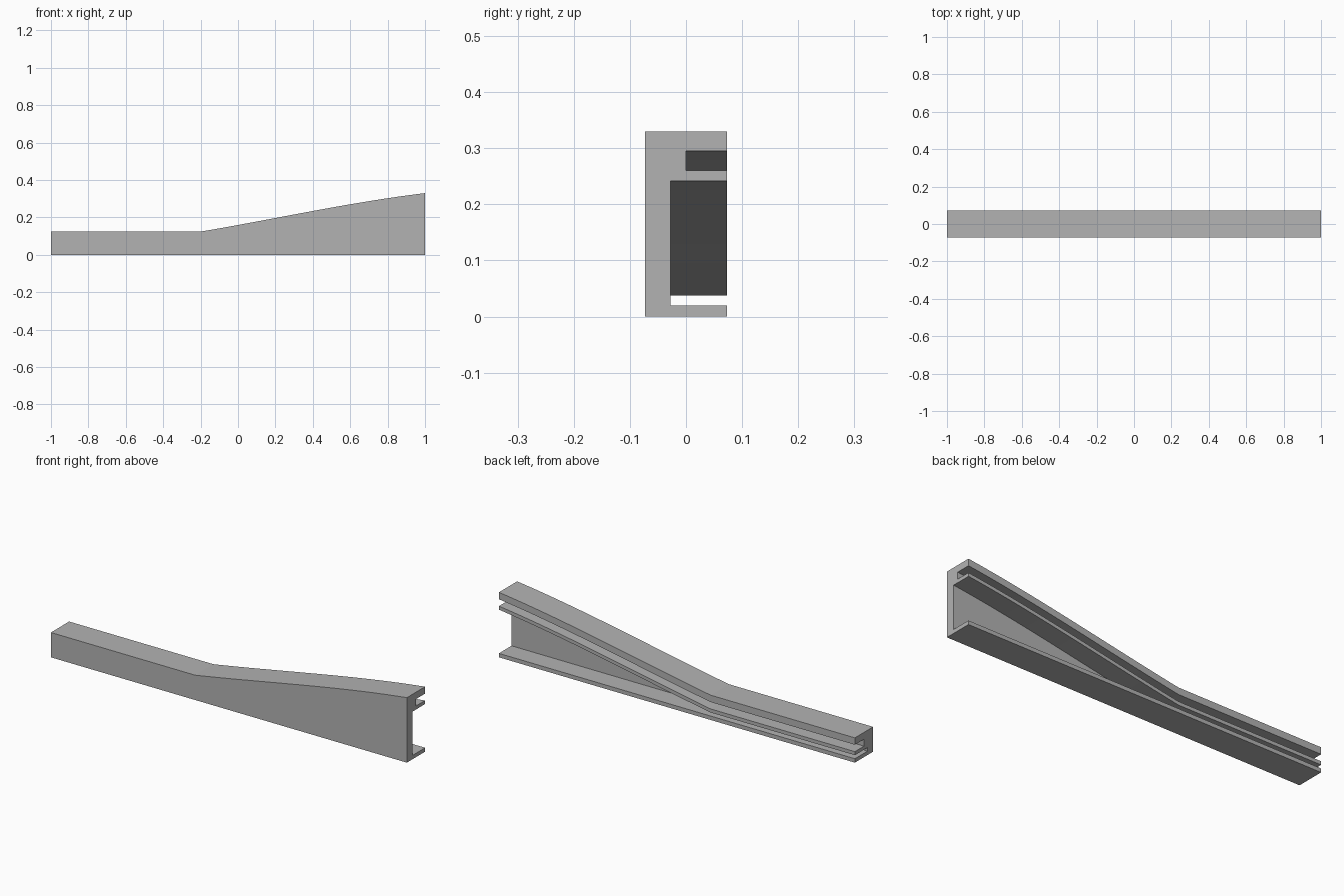
import bpy
import bmesh
import math

old = bpy.data.objects.get("Cube")
if old:
    bpy.data.objects.remove(old, do_unlink=True)

HALF = 0.073        # half depth of the rail
KINK = -0.19        # where the top begins to climb
LOW, HIGH = 0.126, 0.33

grey = bpy.data.materials.new("plain grey")
grey.use_nodes = True
colour = (0.45, 0.45, 0.45, 1)
grey.diffuse_color = colour
grey.node_tree.nodes["Principled BSDF"].inputs["Base Color"].default_value = colour


def top_height(x):
    """Flat tail, then a gently flattening climb."""
    if x <= KINK:
        return LOW
    span = 1 - KINK
    t = (x - KINK) / span
    rise = (HIGH - LOW) * t * t * (3 - 2 * t)
    start = 0.17 * span * t * (1 - t) ** 2
    end = 0.12 * span * t * t * (t - 1)
    return LOW + rise + start + end


def section(x):
    """Channel outline: web, bottom lip, middle lip and top flange."""
    top = top_height(x)
    slot_y, web_y = 0.0, -0.028
    return [(-HALF, 0), (HALF, 0), (HALF, 0.02), (web_y, 0.02),
            (web_y, top - 0.088), (HALF, top - 0.088),
            (HALF, top - 0.07), (slot_y, top - 0.07),
            (slot_y, top - 0.035), (HALF, top - 0.035),
            (HALF, top), (-HALF, top)]


# Sweep the outline along the length of the rail
STEPS = 32
stations = [-1] + [KINK + (1 - KINK) * i / STEPS for i in range(STEPS + 1)]
bm = bmesh.new()
rings = [[bm.verts.new((x, y, z)) for y, z in section(x)] for x in stations]
for a, b in zip(rings, rings[1:]):
    for i in range(len(a)):
        j = (i + 1) % len(a)
        bm.faces.new((a[i], a[j], b[j], b[i]))
bm.faces.new(rings[0])
bm.faces.new(rings[-1])
bmesh.ops.recalc_face_normals(bm, faces=bm.faces)

mesh = bpy.data.meshes.new("channel_rail")
bm.to_mesh(mesh)
bm.free()
mesh.materials.append(grey)
rail = bpy.data.objects.new("channel_rail", mesh)
bpy.context.collection.objects.link(rail)

# Smooth the climb while keeping the kink and corners crisp
bpy.context.view_layer.objects.active = rail
rail.select_set(True)
bpy.ops.object.shade_smooth_by_angle(angle=math.radians(5))
